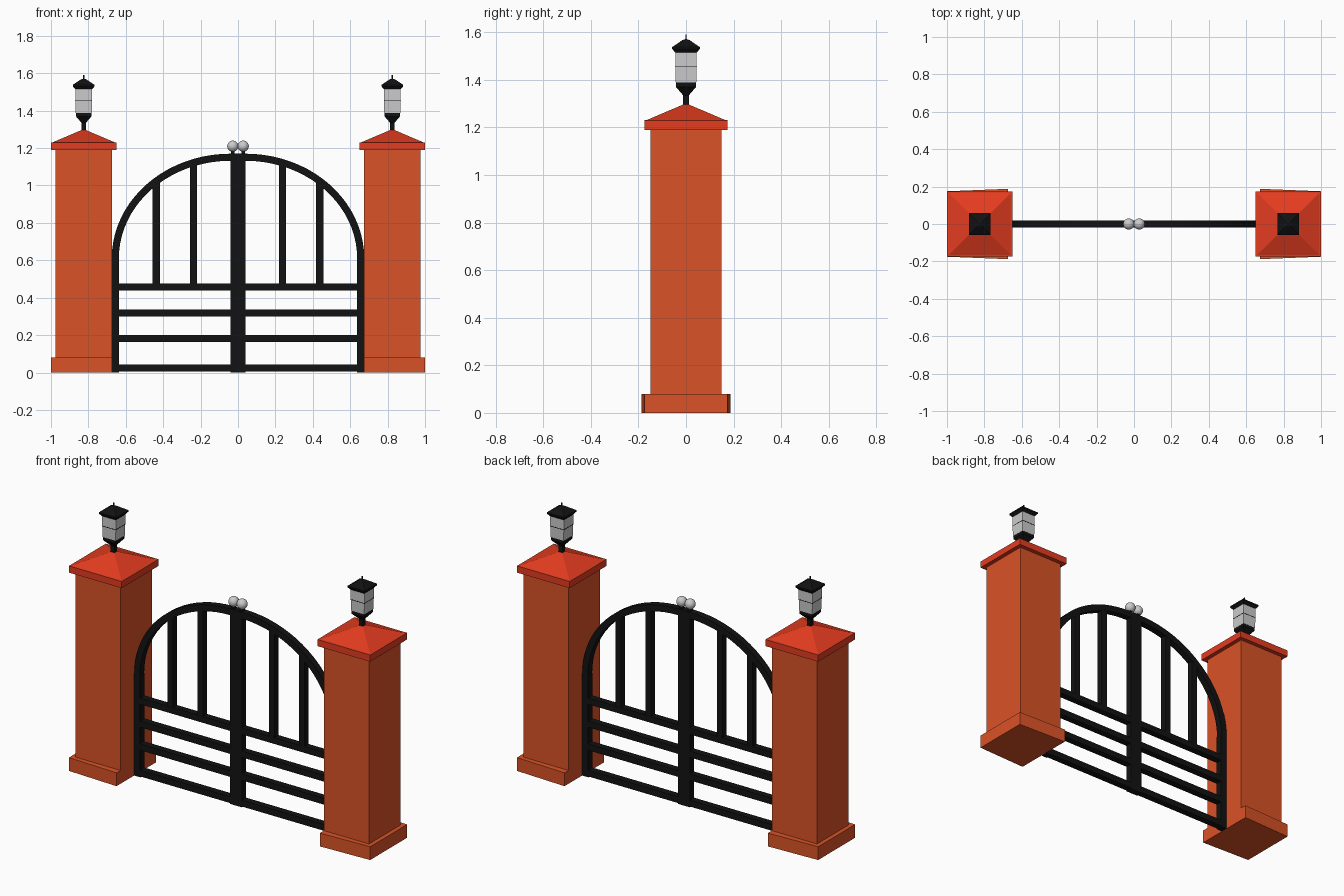
import bpy, bmesh
from math import sin, cos, pi

if "Cube" in bpy.data.objects:
    bpy.data.objects.remove(bpy.data.objects["Cube"])


def material(name, rgb):
    m = bpy.data.materials.new(name)
    m.diffuse_color = (*rgb, 1)
    m.use_nodes = True
    m.node_tree.nodes["Principled BSDF"].inputs["Base Color"].default_value = m.diffuse_color
    return m


BRICK = material("brick_orange", (0.70, 0.085, 0.02))
RED = material("cap_red", (0.78, 0.045, 0.014))
IRON = material("black_iron", (0.006, 0.006, 0.006))


def finish(name, bm, mat=None):
    bmesh.ops.recalc_face_normals(bm, faces=bm.faces)
    me = bpy.data.meshes.new(name)
    bm.to_mesh(me)
    bm.free()
    ob = bpy.data.objects.new(name, me)
    bpy.context.collection.objects.link(ob)
    if mat:
        me.materials.append(mat)
    return ob


def loft(name, rings, mat=None):
    """Skin a closed solid through rings of equal point count."""
    bm = bmesh.new()
    vs = [[bm.verts.new(p) for p in r] for r in rings]
    n = len(rings[0])
    for a, b in zip(vs, vs[1:]):
        for i in range(n):
            j = (i + 1) % n
            bm.faces.new((a[i], a[j], b[j], b[i]))
    bm.faces.new(vs[0])
    bm.faces.new(vs[-1])
    return finish(name, bm, mat)


def square_stack(name, cx, levels, mat=None):
    """Square tower from (half width, z) levels."""
    return loft(name, [[(cx - h, -h, z), (cx + h, -h, z), (cx + h, h, z), (cx - h, h, z)]
                       for h, z in levels], mat)


def box(name, x0, x1, z0, z1, mat, d=0.02):
    x0, x1 = sorted((x0, x1))
    return loft(name, [[(x0, -d, z), (x1, -d, z), (x1, d, z), (x0, d, z)] for z in (z0, z1)], mat)


# arch: quarter ellipse of square bar
ACX, ACZ, AX, AZ, T = 0.04, 0.61, 0.635, 0.56, 0.038


def arch_inner(x):
    return ACZ + (AZ - T) * (1 - ((x - ACX) / (AX - T)) ** 2) ** 0.5


for side, s in (("left", -1), ("right", 1)):
    cx = 0.825 * s
    # pillar: base flares slightly toward the gate
    o, i = 1.0 * s, 0.675 * s
    loft(f"pillar_base_{side}", [[(o, -0.175, z), (i, -0.188, z), (i, 0.188, z), (o, 0.175, z)]
                                 for z in (0, 0.08)], BRICK)
    square_stack(f"pillar_shaft_{side}", cx, [(0.15, 0.08), (0.15, 1.19)], BRICK)
    square_stack(f"pillar_cap_{side}", cx, [(0.175, 1.19), (0.175, 1.23), (0.165, 1.231), (0.01, 1.297)], RED)

    # lantern
    square_stack(f"lantern_stem_{side}", cx,
                 [(0.012, 1.285), (0.012, 1.335), (0.042, 1.37), (0.042, 1.388)], IRON)
    square_stack(f"lantern_glass_{side}", cx, [(0.043, 1.388), (0.045, 1.455), (0.045, 1.52)])
    square_stack(f"lantern_glass_bar_{side}", cx, [(0.0455, 1.453), (0.0455, 1.457)], IRON)
    square_stack(f"lantern_roof_{side}", cx,
                 [(0.046, 1.515), (0.058, 1.53), (0.058, 1.538), (0.015, 1.567), (0.003, 1.571), (0.003, 1.59)], IRON)

    # gate leaf frame
    box(f"hinge_post_{side}", 0.635 * s, 0.675 * s, 0, ACZ, IRON)
    box(f"meeting_post_{side}", 0, 0.04 * s, 0, 1.17, IRON)
    rings = []
    for k in range(21):
        a = pi / 2 * k / 20
        ring = []
        for t, y in ((0, -0.02), (T, -0.02), (T, 0.02), (0, 0.02)):
            ring.append((s * (ACX + (AX - t) * cos(a)), y, ACZ + (AZ - t) * sin(a)))
        rings.append(ring)
    loft(f"arch_{side}", rings, IRON)

    # rails and upright bars
    for n, z in enumerate((0.005, 0.162, 0.30, 0.438)):
        box(f"rail_{side}_{n}", 0.03 * s, 0.645 * s, z, z + 0.038, IRON)
    for n, x in enumerate((0.238, 0.437)):
        box(f"upright_{side}_{n}", (x - 0.019) * s, (x + 0.019) * s, 0.46, arch_inner(x) + 0.015, IRON, 0.019)

    # ball finial on a short neck
    box(f"finial_neck_{side}", 0.018 * s, 0.038 * s, 1.165, 1.19, IRON, 0.01)
    bm = bmesh.new()
    bmesh.ops.create_uvsphere(bm, u_segments=20, v_segments=12, radius=0.03)
    bmesh.ops.translate(bm, verts=bm.verts, vec=(0.028 * s, 0, 1.21))
    for f in bm.faces:
        f.smooth = True
    finish(f"ball_finial_{side}", bm)
